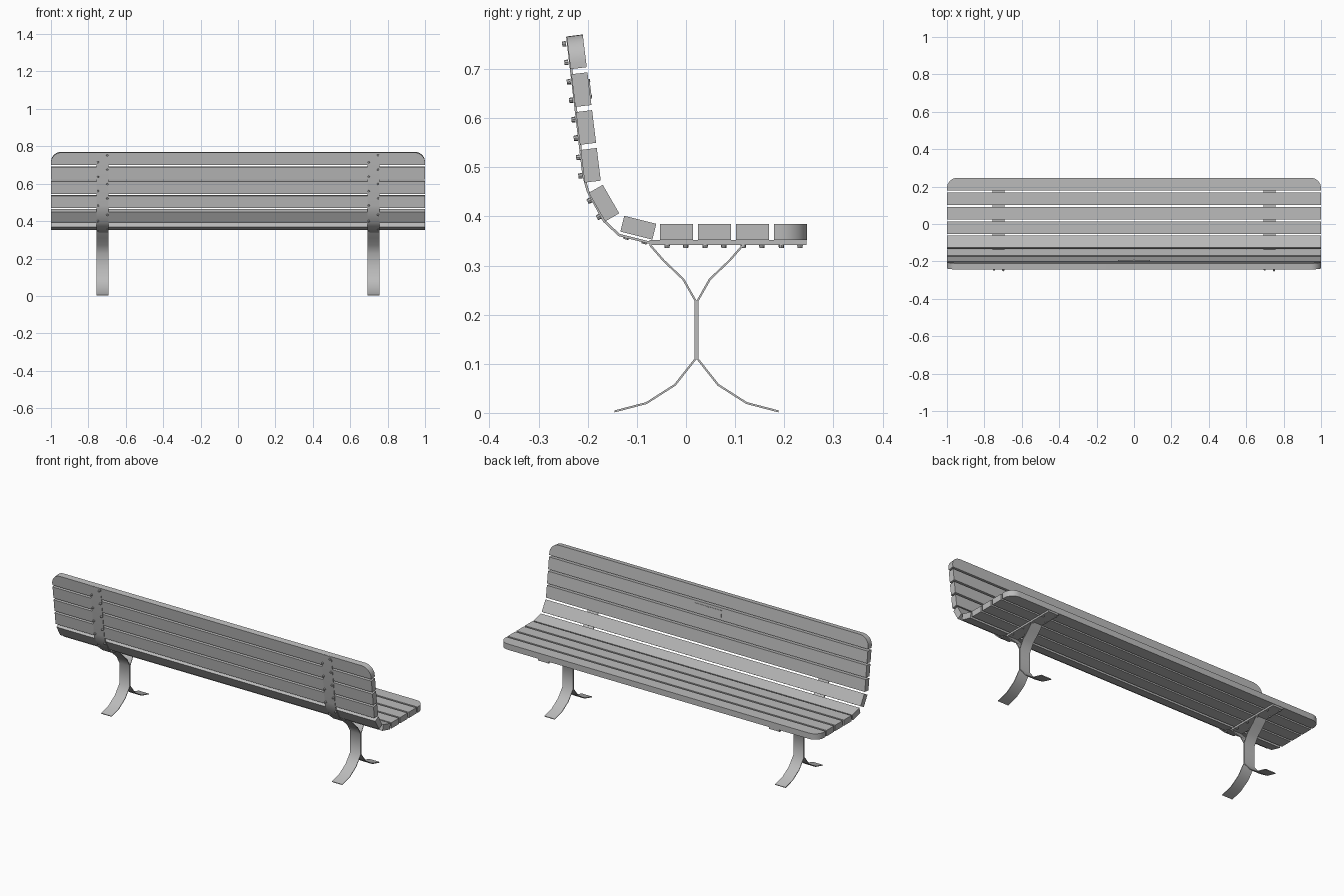
import bpy, bmesh, math
from mathutils import Matrix, Vector

if "Cube" in bpy.data.objects:
    bpy.data.objects.remove(bpy.data.objects["Cube"], do_unlink=True)

grey = bpy.data.materials.new("plain grey")
grey.use_nodes = True
grey.diffuse_color = (0.5, 0.5, 0.5, 1)
grey.node_tree.nodes["Principled BSDF"].inputs["Base Color"].default_value = (0.5, 0.5, 0.5, 1)

WIDTH, THICK = 0.067, 0.033
FRAME_X, FRAME_W = 0.724, 0.065


def finish(bm, name, angle=30):
    bmesh.ops.recalc_face_normals(bm, faces=bm.faces)
    mesh = bpy.data.meshes.new(name)
    bm.to_mesh(mesh)
    bm.free()
    mesh.materials.append(grey)
    obj = bpy.data.objects.new(name, mesh)
    bpy.context.collection.objects.link(obj)
    bpy.ops.object.select_all(action="DESELECT")
    obj.select_set(True)
    bpy.context.view_layer.objects.active = obj
    bpy.ops.object.shade_smooth_by_angle(angle=math.radians(angle))
    return obj


def box(bm, size, matrix):
    return bmesh.ops.create_cube(bm, size=1, matrix=matrix @ Matrix.Diagonal((*size, 1)))["verts"]


def placed(y, z, degrees):
    return Matrix.Translation((0, y, z)) @ Matrix.Rotation(math.radians(degrees), 4, "X")


def ribbon(bm, path, thick, x):
    """Bent flat bar: a (y, z) centre line given thickness and extruded in x."""
    pts = [Vector(p) for p in path]
    sides = ([], [])
    for i, p in enumerate(pts):
        dirs = [(pts[j + 1] - pts[j]).normalized() for j in (i - 1, i) if 0 <= j < len(pts) - 1]
        normals = [Vector((-d.y, d.x)) for d in dirs]
        n = sum(normals, Vector((0, 0))).normalized()
        off = n * thick / 2 / n.dot(normals[0])
        sides[0].append(p + off)
        sides[1].append(p - off)
    rings = []
    for i in range(len(pts)):
        corners = [(-1, sides[0][i]), (1, sides[0][i]), (1, sides[1][i]), (-1, sides[1][i])]
        rings.append([bm.verts.new((x + s * FRAME_W / 2, q.x, q.y)) for s, q in corners])
    for a, b in zip(rings, rings[1:]):
        for k in range(4):
            bm.faces.new((a[k], a[(k + 1) % 4], b[(k + 1) % 4], b[k]))
    bm.faces.new(rings[0])
    bm.faces.new(rings[-1])


# Slats: y, z, angle, strap thickness, side with rounded corners
slats = [(0.213 - 0.0775 * i, 0.3685, 180, 0.01, -1 if i == 0 else 0) for i in range(4)]
slats += [(-0.097, 0.377, 166, 0.007, 0), (-0.167, 0.427, 120, 0.005, 0)]
slats += [(-0.194 - 0.0095 * i, 0.504 + 0.077 * i, 97, 0.005, 1 if i == 3 else 0) for i in range(4)]

bolts = bmesh.new()
for i, (y, z, angle, strap, rounded) in enumerate(slats):
    frame = placed(y, z, angle)
    bm = bmesh.new()
    box(bm, (2, WIDTH, THICK), Matrix())
    if rounded:
        corners = [e for e in bm.edges if all(v.co.y * rounded > 0 for v in e.verts)
                   and abs(e.verts[0].co.x - e.verts[1].co.x) < 0.01]
        bmesh.ops.bevel(bm, geom=corners, offset=0.055, segments=8, profile=0.5, affect="EDGES")
    bm.transform(frame)
    finish(bm, f"seat_slat_{i + 1}" if i < 5 else f"back_slat_{i - 4}")
    # Two diagonal bolts where each slat meets each frame
    for side in (-1, 1):
        for s in (-1, 1):
            spot = Matrix.Translation((side * FRAME_X + s * 0.025, s * 0.019, THICK / 2 + strap + 0.002))
            bmesh.ops.create_cone(bolts, cap_ends=True, segments=8, radius1=0.006, radius2=0.005,
                                  depth=0.008, matrix=frame @ spot)
finish(bolts, "bolts")

# Steel frames
back_path = [(-0.2415, 0.765), (-0.2085, 0.483), (-0.2, 0.452), (-0.167, 0.391), (-0.136, 0.362), (-0.074, 0.3465)]
seat_path = [(-0.074, 0.3465), (0.245, 0.3465)]
half_leg = [(-0.095, 0.342), (-0.067, 0.31), (-0.027, 0.272), (-0.002, 0.228),
            (-0.002, 0.11), (-0.044, 0.057), (-0.102, 0.02), (-0.167, 0.003)]
for side, label in ((1, "left"), (-1, "right")):
    x = side * FRAME_X
    for part, path, thick in (("back_strap", back_path, 0.005), ("seat_strap", seat_path, 0.01)):
        bm = bmesh.new()
        ribbon(bm, path, thick, x)
        finish(bm, f"{label}_{part}", 40)
    bm = bmesh.new()
    for s in (1, -1):
        ribbon(bm, [(0.0215 + s * y, z) for y, z in half_leg], 0.004, x)
    finish(bm, f"{label}_leg", 50)

# Small plate with two screws on the backrest
y, z, angle = slats[8][:3]
frame = placed(y, z, angle)
bm = bmesh.new()
box(bm, (0.17, 0.04, 0.003), frame @ Matrix.Translation((0, 0, -THICK / 2 - 0.001)))
for s in (-1, 1):
    bmesh.ops.create_cone(bm, cap_ends=True, segments=8, radius1=0.003, radius2=0.003, depth=0.003,
                          matrix=frame @ Matrix.Translation((0, s * 0.016, -THICK / 2 - 0.002)))
finish(bm, "back_plate")
